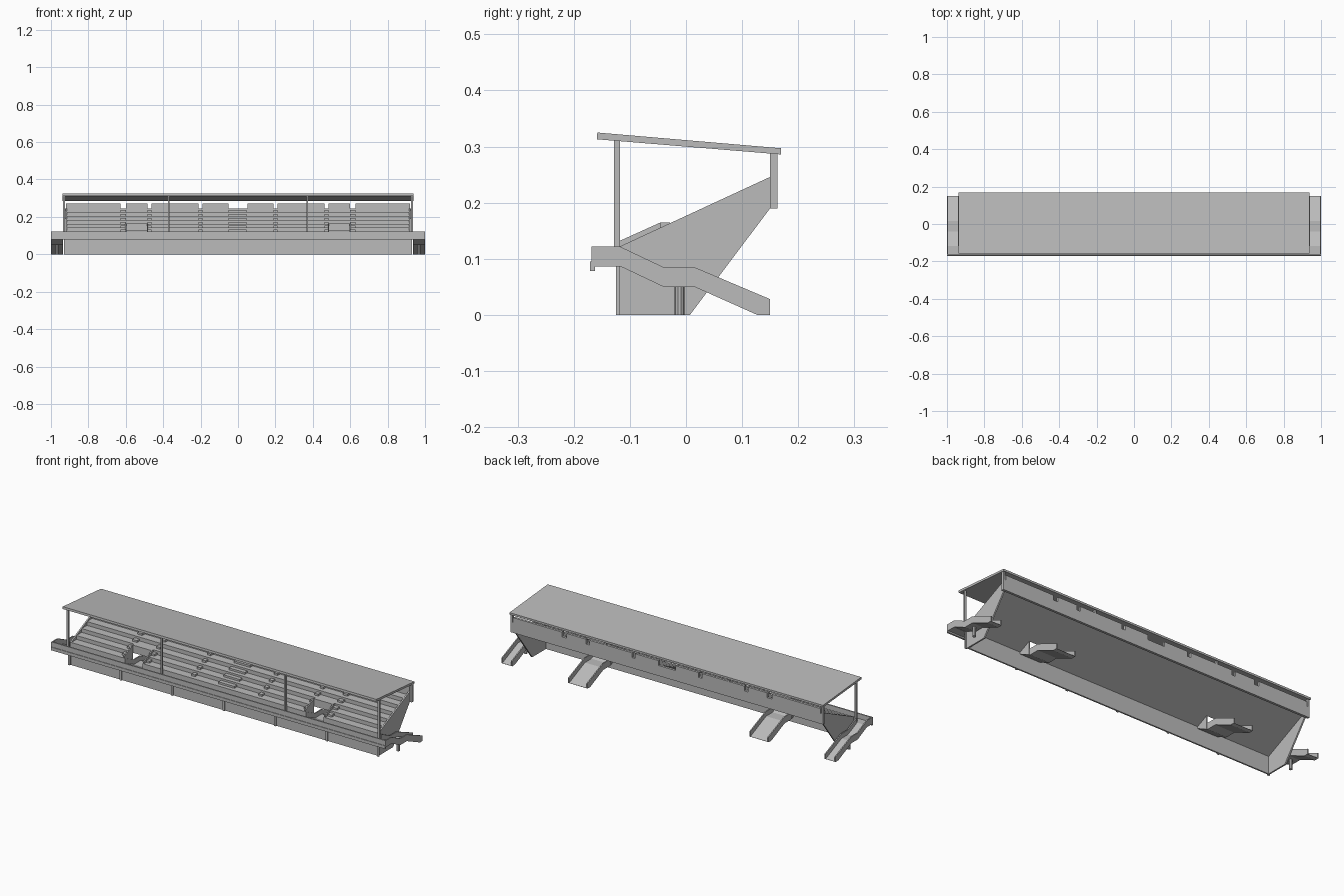
import bpy, bmesh
from mathutils import Vector

cube = bpy.data.objects.get("Cube")
if cube:
    bpy.data.objects.remove(cube, do_unlink=True)

concrete = bpy.data.materials.new("light grey concrete")
concrete.use_nodes = True
GREY = (0.5, 0.5, 0.5, 1)
concrete.diffuse_color = GREY
concrete.node_tree.nodes["Principled BSDF"].inputs["Base Color"].default_value = GREY


def finish(name, bm):
    bmesh.ops.recalc_face_normals(bm, faces=bm.faces)
    mesh = bpy.data.meshes.new(name)
    bm.to_mesh(mesh)
    bm.free()
    mesh.materials.append(concrete)
    obj = bpy.data.objects.new(name, mesh)
    bpy.context.collection.objects.link(obj)
    return obj


def prism(name, profile, x0, x1):
    """Extrude a (y, z) profile along x."""
    bm = bmesh.new()
    face = bm.faces.new([bm.verts.new((x0, y, z)) for y, z in profile])
    new = bmesh.ops.extrude_face_region(bm, geom=[face])["geom"]
    verts = [v for v in new if isinstance(v, bmesh.types.BMVert)]
    bmesh.ops.translate(bm, verts=verts, vec=Vector((x1 - x0, 0, 0)))
    return finish(name, bm)


def box(name, x0, x1, y0, y1, z0, z1):
    return prism(name, [(y0, z0), (y1, z0), (y1, z1), (y0, z1)], x0, x1)


# Shared dimensions
FRONT, BACK, BASE, TOP, ROWS = -0.118, 0.15, 0.122, 0.246, 6
DEPTH, RISE = (BACK - FRONT) / ROWS, (TOP - BASE) / ROWS
END, RAIL, GATE_BACK = 0.92, 0.006, -0.045
GATE = (0.484, 0.60)
AISLES = [(0.19, 0.21), (0.463, 0.484), (0.60, 0.628)]


def under(y):
    return BASE - 0.032 + (y - FRONT) / DEPTH * RISE


# Stepped seating slab
def tiers(name, x0, x1, first=0, start=None):
    pts = []
    if start is not None:
        pts = [(start, under(start)), (start, 0.165), (FRONT + first * DEPTH, 0.165)]
    else:
        pts = [(FRONT, under(FRONT))]
    for i in range(first, ROWS):
        y, z = FRONT + i * DEPTH, BASE + i * RISE
        pts += [(y, z), (y + DEPTH, z)]
    pts.append((BACK, under(BACK)))
    prism(name, pts, x0, x1)


# Intermediate steps in an aisle
def aisle(name, x0, x1):
    for i in range(ROWS):
        y, z = FRONT + (i + 0.5) * DEPTH, BASE + i * RISE
        box(name, x0, x1, y, y + DEPTH / 2, z - 0.002, z + RISE / 2)


tiers("centre_tiers", -GATE[0], GATE[0])
aisle("centre_aisle_step", -0.05, 0.045)

# Ramp outlines, from the walkway down to the ground
FLOOR = [(FRONT, 0.095), (-0.04, 0.06), (0.015, 0.06), (BACK, 0.001), (BACK, 0),
         (0.127, 0), (0.015, 0.05), (-0.04, 0.05), (FRONT, 0.087)]
SIDE = [(FRONT, BASE), (-0.04, 0.085), (0.015, 0.085), (BACK, 0.028)] + FLOOR[4:]
GATE_SIDE = [(FRONT, 0.087), (FRONT, 0.132), (GATE_BACK, 0.165), (GATE_BACK, 0.052)]


def ramp(name, x0, x1):
    prism(name + "_floor", FLOOR, x0, x1)
    prism(name + "_parapet", SIDE, x0, x0 + RAIL)
    prism(name + "_parapet", SIDE, x1 - RAIL, x1)


SIDE_WALL = [(FRONT, 0), (0.007, 0), (BACK, 0.19), (BACK, TOP), (FRONT, BASE)]

for s, side in ((-1, "right"), (1, "left")):
    def span(a, b):
        return tuple(sorted((s * a, s * b)))

    # Seating beyond and above the entrance
    tiers(side + "_outer_tiers", *span(GATE[1], END))
    tiers(side + "_gate_tiers", *span(*GATE), first=2, start=GATE_BACK)
    for a, b in AISLES:
        aisle(side + "_aisle_step", *span(a, b))

    # Entrance ramp with raised side walls
    ramp(side + "_entrance_ramp", *span(*GATE))
    for x in GATE:
        prism(side + "_entrance_wall", GATE_SIDE, s * x - RAIL / 2, s * x + RAIL / 2)

    # End wall, end ramp and its round support
    prism(side + "_end_wall", SIDE_WALL, *span(END - 0.005, END + 0.003))
    ramp(side + "_end_ramp", *span(0.935, 1.0))
    bm = bmesh.new()
    bmesh.ops.create_cone(bm, cap_ends=True, segments=10, radius1=0.009,
                          radius2=0.009, depth=0.052)
    bmesh.ops.translate(bm, verts=bm.verts, vec=(s * 0.967, -0.0115, 0.026))
    finish(side + "_ramp_support", bm)

    # Walkway end parapet
    box(side + "_walkway_end", *span(1.0 - RAIL, 1.0), -0.168, FRONT, 0.09, BASE)

    # Roof posts
    for x in (0.37, 0.93):
        box(side + "_front_post", s * x - 0.005, s * x + 0.005, -0.128, FRONT, 0.09, 0.311)
        box(side + "_rear_post", s * x - 0.005, s * x + 0.005, BACK, 0.163, 0.19, 0.289)

    # Raised back panels between the aisles
    edges = [0.05] + [v for gap in AISLES for v in gap] + [END]
    for a, b in zip(edges[::2], edges[1::2]):
        box(side + "_back_panel", *span(a, b), BACK, 0.163, TOP - 0.002, 0.272)

    # Front wall top, interrupted by the entrance
    box(side + "_front_riser", *span(GATE[1], END), FRONT, -0.11, 0.08, BASE)

# Front wall with pilasters
box("front_wall", -END, END, FRONT, -0.11, 0, 0.088)
box("centre_front_riser", -GATE[0], GATE[0], FRONT, -0.11, 0.08, BASE)
for i in range(7):
    x = (i - 3) * 0.308
    box("pilaster", x - 0.006, x + 0.006, -0.125, FRONT, 0, 0.087)

# Walkway floor, front parapet and drip lip
box("walkway_floor", -1, 1, -0.168, FRONT, 0.086, 0.095)
box("walkway_parapet", -1, 1, -0.168, -0.161, 0.09, BASE)
box("walkway_lip", -1, 1, -0.171, -0.162, 0.078, 0.095)

# Back wall
box("back_wall", -0.935, 0.935, BACK, 0.163, 0.19, TOP)

# Sloping roof
prism("roof", [(-0.159, 0.313), (0.169, 0.286), (0.169, 0.297), (-0.158, 0.325)], -0.938, 0.938)
